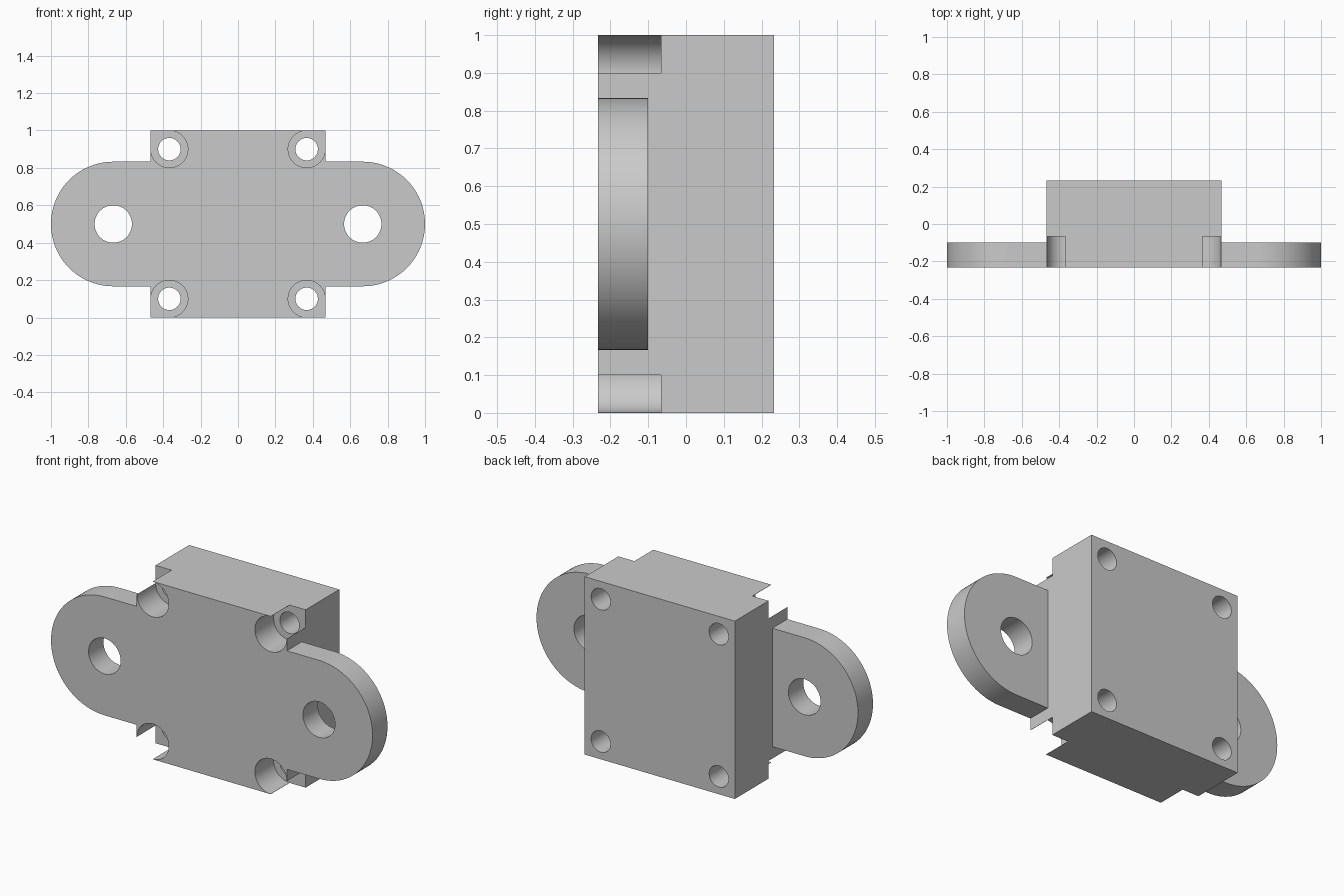
import bpy, bmesh
from math import cos, sin, pi, radians

cube = bpy.data.objects.get("Cube")
if cube:
    bpy.data.objects.remove(cube, do_unlink=True)

HALF_W, HALF_D, HEIGHT = 0.467, 0.233, 1.0      # block
EAR_X, EAR_R, EAR_BACK = 0.667, 0.333, -0.1     # mounting ears
HOLE_X, HOLE_INSET = 0.367, 0.1                 # corner screw holes
BORE_R, BORE_BACK = 0.099, -0.066               # screw seats, just inside the walls

grey = bpy.data.materials.new("grey metal")
grey.use_nodes = True
colour = (0.59, 0.59, 0.59, 1)
grey.diffuse_color = colour
grey.node_tree.nodes["Principled BSDF"].inputs["Base Color"].default_value = colour


def arc(cx, cz, r, start, end, steps):
    """Points on an arc in the XZ plane, angles in degrees."""
    angles = [radians(start + (end - start) * i / steps) for i in range(steps + 1)]
    return [(cx + r * cos(a), cz + r * sin(a)) for a in angles]


def prism(name, outline, y0, y1):
    """Extrude an XZ outline from y0 to y1."""
    bm = bmesh.new()
    face = bm.faces.new([bm.verts.new((x, y0, z)) for x, z in outline])
    extruded = bmesh.ops.extrude_face_region(bm, geom=[face])["geom"]
    moved = [v for v in extruded if isinstance(v, bmesh.types.BMVert)]
    bmesh.ops.translate(bm, verts=moved, vec=(0, y1 - y0, 0))
    bmesh.ops.recalc_face_normals(bm, faces=bm.faces)
    mesh = bpy.data.meshes.new(name)
    bm.to_mesh(mesh)
    bm.free()
    mesh.materials.append(grey)
    obj = bpy.data.objects.new(name, mesh)
    bpy.context.collection.objects.link(obj)
    return obj


def combine(target, tool, operation):
    """Apply a boolean and discard the tool."""
    mod = target.modifiers.new("combine", "BOOLEAN")
    mod.operation, mod.object, mod.solver = operation, tool, "EXACT"
    bpy.context.view_layer.objects.active = target
    bpy.ops.object.modifier_apply(modifier=mod.name)
    bpy.data.objects.remove(tool, do_unlink=True)


def drill(target, x, z, r):
    combine(target, prism("drill", arc(x, z, r, 0, 360, 48)[:-1], -1, 1), "DIFFERENCE")


# Main block joined with the round-ended mounting plate
body = prism("mounting_block", [(-HALF_W, 0), (HALF_W, 0), (HALF_W, HEIGHT), (-HALF_W, HEIGHT)],
             -HALF_D, HALF_D)
plate_outline = (arc(EAR_X, HEIGHT / 2, EAR_R, -90, 90, 48)
                 + arc(-EAR_X, HEIGHT / 2, EAR_R, 90, 270, 48))
combine(body, prism("plate", plate_outline, -HALF_D, EAR_BACK), "UNION")

for sx in (-1, 1):
    drill(body, sx * EAR_X, HEIGHT / 2, 0.1)
    for sz in (-1, 1):
        # Screw seat: three-quarter bore, open towards the outer corner
        seat = arc(0, 0, BORE_R, 90, 360, 48)
        seat += [(0.2, 0), (0.2, 0.2), (0, 0.2)]
        cz = HEIGHT / 2 + sz * (HEIGHT / 2 - HOLE_INSET)
        outline = [(sx * (HOLE_X + x), cz + sz * z) for x, z in seat]
        combine(body, prism("seat", outline, -1, BORE_BACK), "DIFFERENCE")
        drill(body, sx * HOLE_X, cz, 0.06)

# Smooth curved walls, sharp edges kept
bpy.ops.object.select_all(action="DESELECT")
body.select_set(True)
bpy.context.view_layer.objects.active = body
bpy.ops.object.shade_smooth_by_angle(angle=radians(30))
